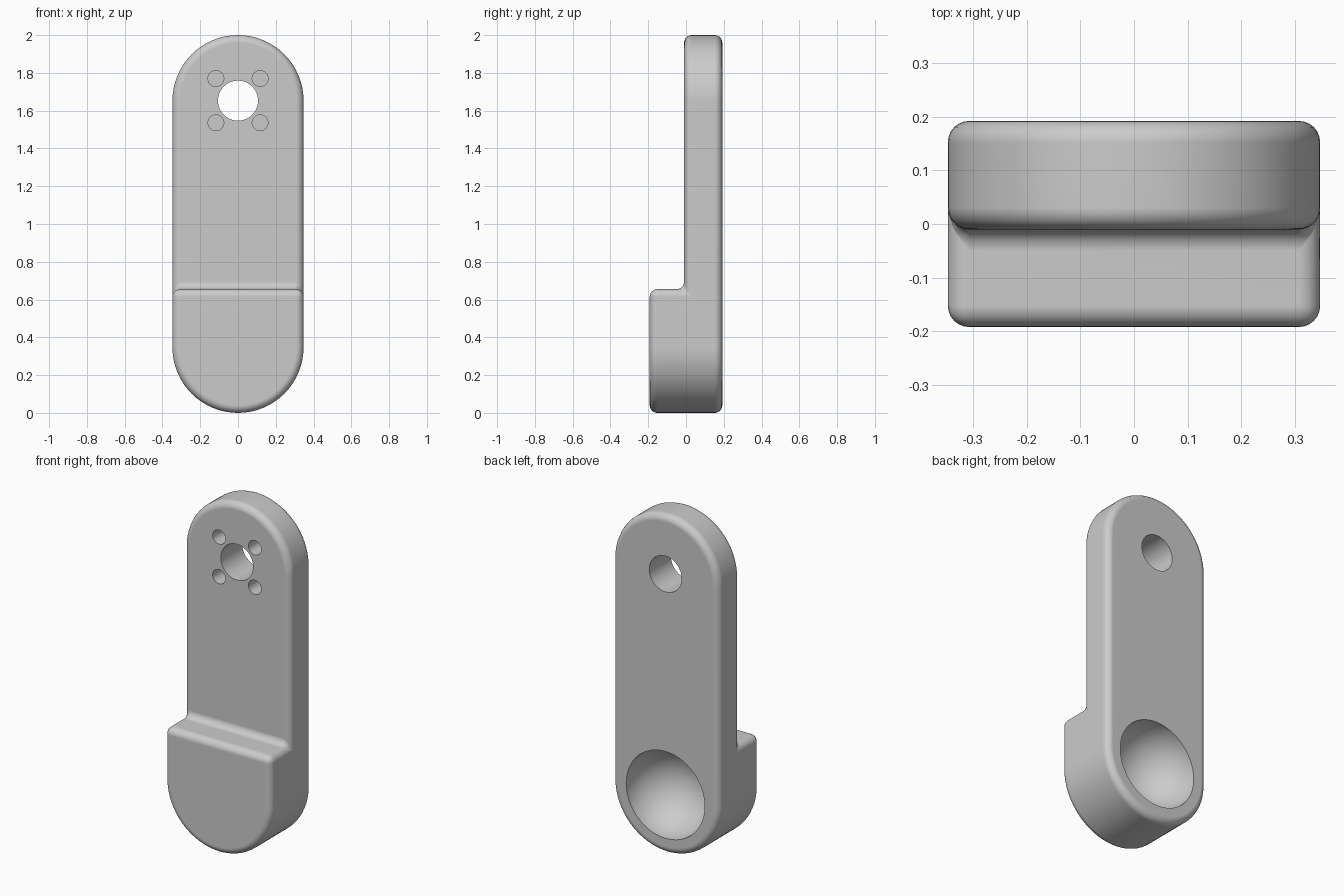
import bpy, bmesh, math
from mathutils import Matrix

if "Cube" in bpy.data.objects:
    bpy.data.objects.remove(bpy.data.objects["Cube"], do_unlink=True)

R = 0.347                 # radius of the rounded ends
FRONT, MID, BACK = -0.192, -0.01, 0.192
STEP_Z = 0.655            # top of the thick foot
HOLE_Z = 2 - R

grey = bpy.data.materials.new("plain_grey")
grey.use_nodes = True
colour = (0.6, 0.6, 0.6, 1)
grey.diffuse_color = colour
grey.node_tree.nodes["Principled BSDF"].inputs["Base Color"].default_value = colour


def make_object(name, bm):
    bmesh.ops.recalc_face_normals(bm, faces=bm.faces)
    mesh = bpy.data.meshes.new(name)
    bm.to_mesh(mesh)
    bm.free()
    mesh.materials.append(grey)
    obj = bpy.data.objects.new(name, mesh)
    bpy.context.collection.objects.link(obj)
    return obj


def prism(name, outline, offset):
    bm = bmesh.new()
    face = bm.faces.new([bm.verts.new(p) for p in outline])
    ext = bmesh.ops.extrude_face_region(bm, geom=[face], use_keep_orig=True)
    verts = [g for g in ext["geom"] if isinstance(g, bmesh.types.BMVert)]
    bmesh.ops.translate(bm, verts=verts, vec=offset)
    return make_object(name, bm)


def cylinder(name, x, z, radius, y0, y1, sides):
    ring = [(x + radius * math.cos(2 * math.pi * i / sides), y0,
             z + radius * math.sin(2 * math.pi * i / sides)) for i in range(sides)]
    return prism(name, ring, (0, y1 - y0, 0))


def apply(obj, name, kind, **settings):
    mod = obj.modifiers.new(name, kind)
    for key, value in settings.items():
        setattr(mod, key, value)
    bpy.context.view_layer.objects.active = obj
    bpy.ops.object.modifier_apply(modifier=mod.name)


def boolean(obj, cutter, operation):
    cutter.hide_render = True
    apply(obj, "cut", 'BOOLEAN', object=cutter, operation=operation, solver='EXACT')
    bpy.data.objects.remove(cutter, do_unlink=True)


# Arm body: long plate with two round ends
N = 32
outline = []
for start, centre in ((0, HOLE_Z), (math.pi, R)):
    for i in range(N + 1):
        a = start + math.pi * i / N
        outline.append((R * math.cos(a), FRONT, centre + R * math.sin(a)))
arm = prism("stepped_arm", outline, (0, BACK - FRONT, 0))

# Side profile gives the thick foot and thin upper plate
profile = [(FRONT - 0.1, -0.1), (BACK + 0.1, -0.1), (BACK + 0.1, 2.1),
           (MID, 2.1), (MID, STEP_Z), (FRONT - 0.1, STEP_Z)]
step = prism("step_cutter", [(-1, y, z) for y, z in profile], (2, 0, 0))
boolean(arm, step, 'INTERSECT')

# Rounded edges and the fillet at the step
apply(arm, "round", 'BEVEL', width=0.04, segments=6, limit_method='ANGLE',
      angle_limit=math.radians(30), use_clamp_overlap=False)

# Through hole and four blind screw holes
boolean(arm, cylinder("hole_cutter", 0, HOLE_Z, 0.106, -0.5, 0.5, 48), 'DIFFERENCE')
for sx in (-1, 1):
    for sz in (-1, 1):
        screw = cylinder("screw_cutter", sx * 0.117, HOLE_Z + sz * 0.117,
                         0.042, -0.5, MID + 0.1, 32)
        boolean(arm, screw, 'DIFFERENCE')

# Round socket in the back of the foot
bm = bmesh.new()
bmesh.ops.create_uvsphere(bm, u_segments=64, v_segments=33, radius=0.257,
                          matrix=Matrix.Translation((0, BACK, R))
                          @ Matrix.Rotation(math.pi / 2, 4, 'X'))
boolean(arm, make_object("socket_cutter", bm), 'DIFFERENCE')

# Smooth shading with crisp hole rims
bpy.ops.object.select_all(action='DESELECT')
arm.select_set(True)
bpy.context.view_layer.objects.active = arm
bpy.ops.object.shade_smooth_by_angle(angle=math.radians(30))
arm.modifiers.new("flat_face_normals", 'WEIGHTED_NORMAL').keep_sharp = True
